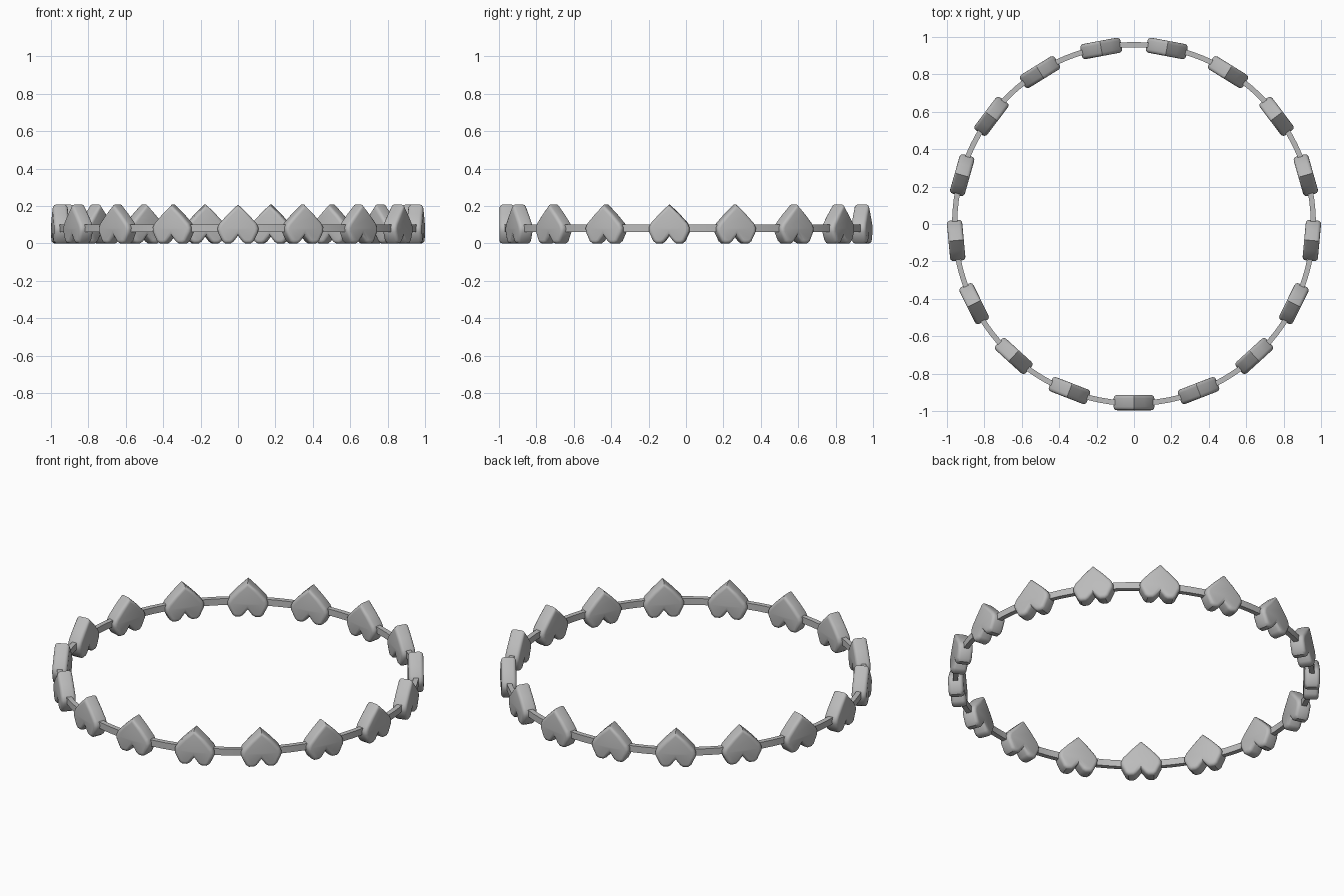
import bpy, bmesh, math
from mathutils import Matrix

if "Cube" in bpy.data.objects:
    bpy.data.objects.remove(bpy.data.objects["Cube"])

COUNT = 17          # hearts around the band
RADIUS = 0.955      # distance of heart centres from the axis
DEPTH = 0.082       # heart thickness

grey = bpy.data.materials.new("grey metal")
grey.diffuse_color = (0.5, 0.5, 0.5, 1)
grey.use_nodes = True
grey.node_tree.nodes["Principled BSDF"].inputs["Base Color"].default_value = grey.diffuse_color


def finish(bm, name):
    bmesh.ops.recalc_face_normals(bm, faces=bm.faces)
    mesh = bpy.data.meshes.new(name)
    bm.to_mesh(mesh)
    bm.free()
    mesh.materials.append(grey)
    obj = bpy.data.objects.new(name, mesh)
    bpy.context.collection.objects.link(obj)
    bpy.context.view_layer.objects.active = obj
    obj.select_set(True)
    bpy.ops.object.shade_smooth_by_angle(angle=math.radians(35))
    obj.select_set(False)
    return obj


# Inverted heart: right half outline from the tip down to the notch, then mirrored
half = [(0, 0.208), (0.055, 0.155), (0.098, 0.108), (0.109, 0.085), (0.108, 0.062),
        (0.084, 0.012), (0.068, 0.0), (0.04, 0.0), (0.024, 0.01), (0, 0.042)]
outline = half + [(-x, z) for x, z in half[-2:0:-1]]

bm = bmesh.new()
face = bm.faces.new([bm.verts.new((x, -DEPTH / 2, z)) for x, z in outline])
ext = bmesh.ops.extrude_face_region(bm, geom=[face])
bmesh.ops.translate(bm, vec=(0, DEPTH, 0),
                    verts=[v for v in ext["geom"] if isinstance(v, bmesh.types.BMVert)])
# Round the front and back rims
rims = [e for e in bm.edges if abs(e.verts[0].co.y - e.verts[1].co.y) < 1e-5]
bmesh.ops.bevel(bm, geom=rims, offset=0.018, segments=3, profile=0.5, affect='EDGES')
heart = finish(bm, "heart_01")

# Ring of hearts, the first one at the front
for i in range(COUNT):
    obj = heart
    if i:
        obj = bpy.data.objects.new(f"heart_{i + 1:02d}", heart.data)
        bpy.context.collection.objects.link(obj)
    obj.matrix_world = (Matrix.Rotation(math.tau * i / COUNT, 4, 'Z')
                        @ Matrix.Translation((0, -RADIUS, 0)))

# Thin band with a rectangular section joining the hearts
bm = bmesh.new()
section = [(0.945, 0.062), (0.973, 0.062), (0.973, 0.100), (0.945, 0.100)]
steps = 96
rings = [[bm.verts.new((r * math.cos(a), r * math.sin(a), z)) for r, z in section]
         for a in (math.tau * i / steps for i in range(steps))]
for i in range(steps):
    a, b = rings[i], rings[(i + 1) % steps]
    for j in range(4):
        k = (j + 1) % 4
        bm.faces.new((a[j], b[j], b[k], a[k]))
finish(bm, "band")
